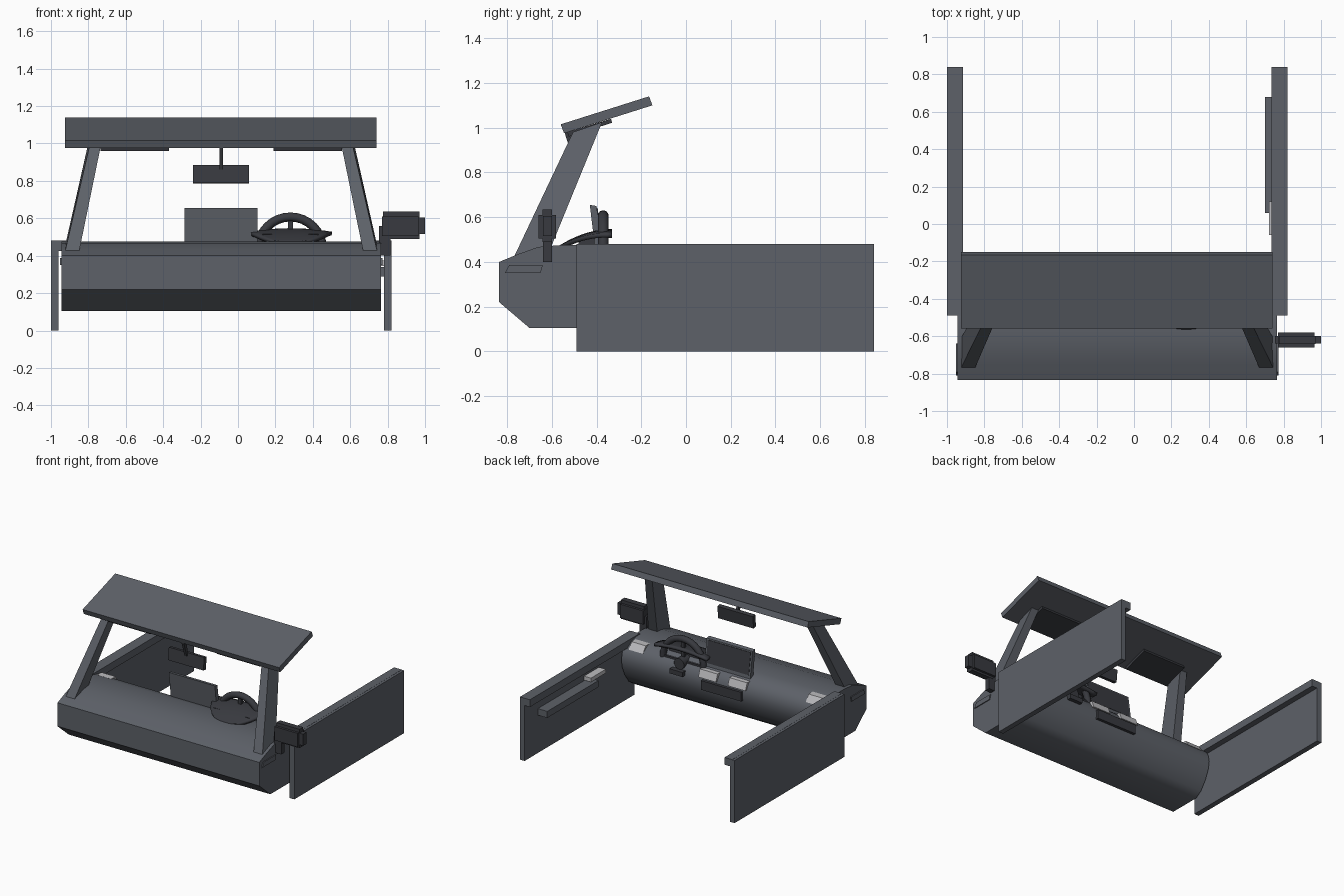
import bpy, bmesh, math
from mathutils import Vector

if "Cube" in bpy.data.objects:
    bpy.data.objects.remove(bpy.data.objects["Cube"])

CX = -0.09  # symmetry plane of the cabin


def material(name, c):
    m = bpy.data.materials.new(name)
    m.diffuse_color = (*c, 1)
    m.use_nodes = True
    m.node_tree.nodes["Principled BSDF"].inputs["Base Color"].default_value = m.diffuse_color
    return m


BODY = material("body_grey", (0.11, 0.12, 0.14))
DARK = material("dark_trim", (0.04, 0.042, 0.05))
LIGHT = material("light_trim", (0.5, 0.5, 0.52))


def finish(name, bm, mat, smooth=None):
    bmesh.ops.recalc_face_normals(bm, faces=bm.faces)
    me = bpy.data.meshes.new(name)
    bm.to_mesh(me)
    bm.free()
    me.materials.append(mat)
    ob = bpy.data.objects.new(name, me)
    bpy.context.collection.objects.link(ob)
    if smooth:
        bpy.ops.object.select_all(action='DESELECT')
        bpy.context.view_layer.objects.active = ob
        ob.select_set(True)
        bpy.ops.object.shade_smooth_by_angle(angle=math.radians(smooth))
    return ob


def loft(name, a, b, mat, smooth=None):
    """Solid between two matching loops of points."""
    bm = bmesh.new()
    va = [bm.verts.new(p) for p in a]
    vb = [bm.verts.new(p) for p in b]
    n = len(a)
    for i in range(n):
        j = (i + 1) % n
        bm.faces.new((va[i], va[j], vb[j], vb[i]))
    bm.faces.new(va[::-1])
    bm.faces.new(vb)
    return finish(name, bm, mat, smooth)


def prism(name, x0, x1, yz, mat, smooth=None):
    return loft(name, [(x0, y, z) for y, z in yz], [(x1, y, z) for y, z in yz], mat, smooth)


def box(name, x, y, z, mat):
    return prism(name, *x, [(y[0], z[0]), (y[1], z[0]), (y[1], z[1]), (y[0], z[1])], mat)


def mirrored(x, s):
    return CX + s * (x - CX)


# dashboard body
dash = [(-.835, .40), (-.835, .22), (-.70, .105), (-.45, .105), (-.40, .14), (-.35, .21),
        (-.32, .28), (-.31, .34), (-.32, .39), (-.345, .43), (-.39, .46), (-.45, .475),
        (-.56, .475), (-.66, .467), (-.75, .435)]
prism("dashboard", -.945, .765, dash, BODY, 35)

# parts found on both sides
for s, side in ((1, "right"), (-1, "left")):
    def m(*xs):
        return [mirrored(x, s) for x in xs]
    # door panel and top rail
    box(f"{side}_door_panel", m(.78, .82), (-.49, .84), (0, .48), BODY)
    box(f"{side}_door_rail", m(.735, .80), (-.49, .84), (.425, .481), BODY)
    # windscreen pillar
    bot = [(.67, -.77, .42), (.745, -.77, .42), (.745, -.61, .45), (.67, -.61, .45)]
    top = [(.555, -.505, .98), (.615, -.505, .98), (.615, -.375, 1.025), (.555, -.375, 1.025)]
    loft(f"{side}_pillar", [(mirrored(x, s), y, z) for x, y, z in bot],
         [(mirrored(x, s), y, z) for x, y, z in top], BODY)
    # sun visor under the roof
    prism(f"{side}_sun_visor", *m(.19, .555),
          [(-.525, .96), (-.33, 1.022), (-.335, 1.04), (-.53, .98)], DARK)
    # vent on the dashboard end and outlet facing the cabin
    prism(f"{side}_end_vent", *m(.75, .772),
          [(-.81, .35), (-.65, .35), (-.64, .387), (-.79, .387)], BODY)
    prism(f"{side}_air_outlet", *m(.60, .72),
          [(-.40, .42), (-.335, .42), (-.37, .468), (-.42, .468)], LIGHT)
    prism(f"{side}_centre_outlet", *m(CX + .05, CX + .20),
          [(-.38, .385), (-.305, .385), (-.325, .44), (-.38, .44)], LIGHT)

# roof header
prism("roof_header", -.925, .74, [(-.56, 1.015), (-.165, 1.14), (-.15, 1.10), (-.545, .975)], BODY)

# armrest and door handle on the driver door
box("armrest", (.70, .785), (.06, .68), (.29, .34), BODY)
box("door_handle", (.722, .785), (-.06, .12), (.345, .375), LIGHT)

# inside mirror with stem
prism("mirror_stem", -.10, -.08, [(-.545, .985), (-.515, .985), (-.485, .86), (-.505, .86)], DARK)
prism("inside_mirror", -.24, .06, [(-.505, .79), (-.475, .785), (-.465, .88), (-.495, .885)], DARK)

# centre screen with display, and controls below it
prism("screen_housing", -.285, .105, [(-.405, .45), (-.37, .45), (-.40, .65), (-.43, .655)], BODY)
prism("screen_display", -.272, .092, [(-.38, .475), (-.371, .475), (-.395, .64), (-.405, .64)], DARK)
box("centre_controls", (-.26, .08), (-.36, -.295), (.30, .37), DARK)
box("column_switch", (.23, .34), (-.36, -.285), (.36, .395), DARK)

# instrument cowl: curved half-disc plate
bm = bmesh.new()
rows = []
for i in range(11):
    t = 1 - i / 10
    y = -.33 - .235 * t
    w = .21 * math.sqrt(max(0, 1 - t * t)) + .012
    zc = .537 - .075 * t ** 2
    rows.append([bm.verts.new((.28 + w * k / 6, y, zc - .02 * (k / 6) ** 2 * (1 - t)))
                 for k in range(-6, 7)])
for r0, r1 in zip(rows, rows[1:]):
    for k in range(12):
        bm.faces.new((r0[k], r0[k + 1], r1[k + 1], r1[k]))
cowl = finish("instrument_cowl", bm, DARK, 40)
mod = cowl.modifiers.new("thickness", 'SOLIDIFY')
mod.thickness = .02
mod.offset = 0
box("instrument_cluster", (.13, .43), (-.48, -.41), (.45, .515), DARK)

# steering wheel: rim, spokes, hub
WC = Vector((.28, -.37, .435))
bpy.ops.mesh.primitive_torus_add(major_radius=.172, minor_radius=.024, major_segments=32,
                                 minor_segments=10, location=WC, rotation=(math.pi / 2, 0, 0))
rim = bpy.context.object
rim.name = "steering_rim"
rim.data.materials.append(DARK)
bpy.ops.object.shade_smooth_by_angle(angle=math.radians(40))
box("upper_spoke", (.267, .293), (-.38, -.36), (.44, .60), DARK)
box("cross_spoke", (.11, .45), (-.385, -.355), (.42, .45), DARK)
bpy.ops.mesh.primitive_cylinder_add(vertices=20, radius=.042, depth=.09,
                                    location=WC + Vector((0, .01, 0)), rotation=(math.pi / 2, 0, 0))
hub = bpy.context.object
hub.name = "steering_hub"
hub.data.materials.append(DARK)
bpy.ops.object.shade_smooth_by_angle(angle=math.radians(40))

# outside mirror on the driver side
box("outside_mirror_bracket", (.755, .815), (-.64, -.60), (.40, .56), DARK)
box("outside_mirror_core", (.775, .97), (-.642, -.598), (.49, .635), DARK)
box("outside_mirror_shell", (.77, .965), (-.66, -.58), (.505, .61), DARK)
box("outside_mirror_tip", (.95, 1.0), (-.64, -.60), (.515, .605), DARK)
